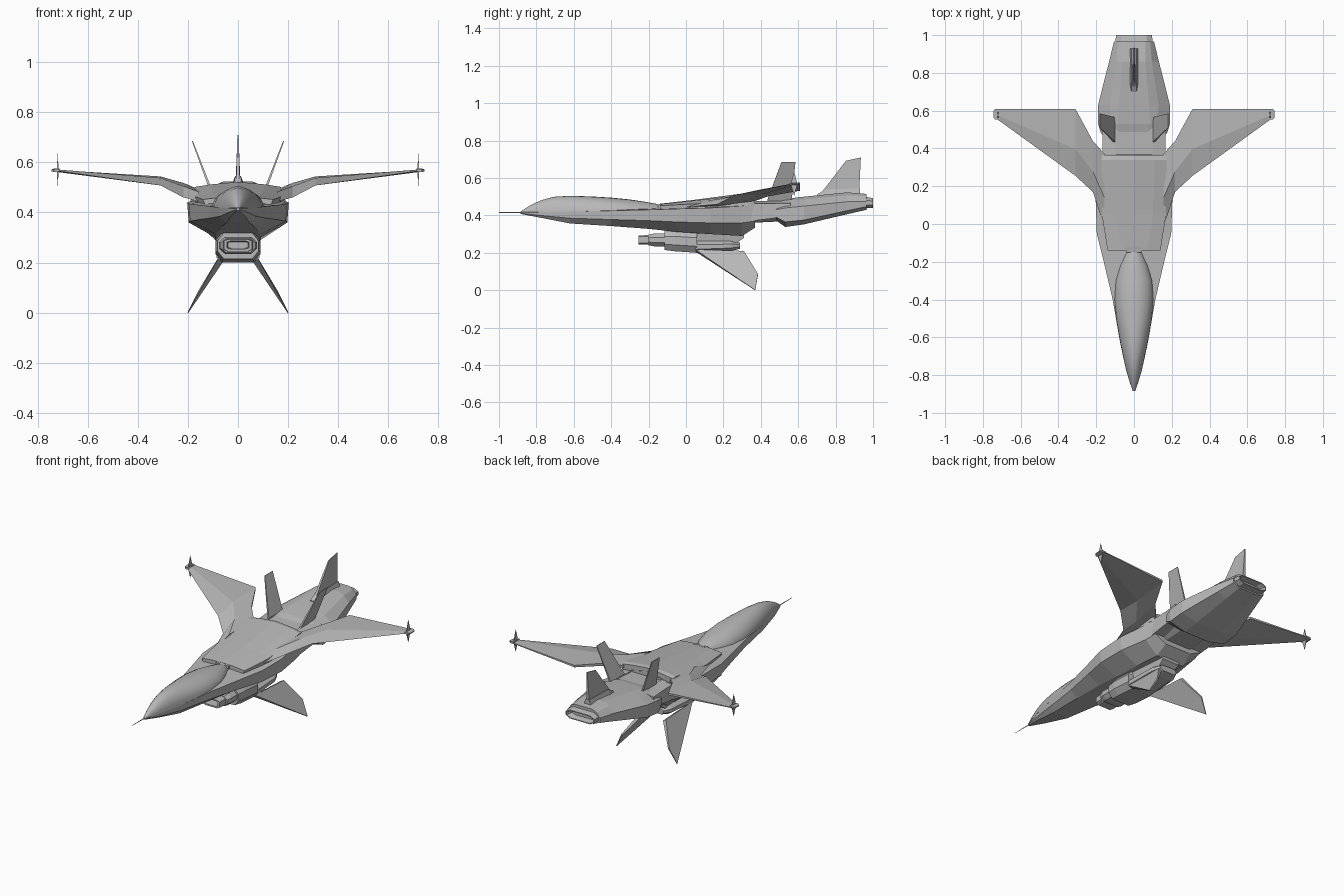
import bpy, bmesh, math
from mathutils import Vector

grey = bpy.data.materials.new("mid_grey")
grey.diffuse_color = (.48, .48, .48, 1)


def finish(name, bm, mirror=False, smooth=False):
    bmesh.ops.recalc_face_normals(bm, faces=bm.faces)
    me = bpy.data.meshes.new(name)
    bm.to_mesh(me)
    bm.free()
    me.materials.append(grey)
    ob = bpy.data.objects.new(name, me)
    bpy.context.collection.objects.link(ob)
    if mirror:
        ob.modifiers.new("mirror", 'MIRROR').use_clip = False
    if smooth:
        bpy.context.view_layer.objects.active = ob
        ob.select_set(True)
        bpy.ops.object.shade_smooth_by_angle(angle=math.radians(40))
        ob.select_set(False)
    return ob


def loft(name, rings, **kw):
    """Skin a list of equal-length 3D rings and cap both ends."""
    bm = bmesh.new()
    vs = [[bm.verts.new(p) for p in r] for r in rings]
    n = len(vs[0])
    for a, b in zip(vs, vs[1:]):
        for i in range(n):
            j = (i + 1) % n
            bm.faces.new((a[i], a[j], b[j], b[i]))
    bm.faces.new(vs[0])
    bm.faces.new(vs[-1])
    return finish(name, bm, **kw)


def hull(name, stations, **kw):
    """Loft along y; each station is y plus half profile (x, z) from top to bottom."""
    rings = []
    for y, half in stations:
        other = [(-x, z) for x, z in reversed(half) if x > 0]
        rings.append([(x, y, z) for x, z in half + other])
    return loft(name, rings, **kw)


def fin(name, pts, thick, mirror=False):
    """Flat blade through 3D points, with its own half thickness at each corner."""
    p = [Vector(q) for q in pts]
    n = (p[1] - p[0]).cross(p[2] - p[0]).normalized()
    return loft(name, [[q - n * t for q, t in zip(p, thick)],
                       [q + n * t for q, t in zip(p, thick)]], mirror=mirror)


def oct_half(w, z0, z1, c=0.3):
    d = (z1 - z0) * c
    return [(w * .7, z1), (w, z1 - d), (w, z0 + d), (w * .7, z0)]


# forward fuselage: y, edge half width, top, edge z, side z, bottom half width, bottom z
body = [(-.885, .006, .42, .415, .412, .003, .408),
        (-.78, .04, .43, .417, .40, .026, .388),
        (-.62, .075, .435, .42, .385, .048, .357),
        (-.40, .113, .435, .425, .378, .066, .343),
        (-.20, .16, .437, .43, .372, .08, .328),
        (-.05, .197, .445, .435, .365, .088, .312),
        (.13, .203, .465, .44, .36, .09, .300),
        (.30, .175, .485, .45, .36, .09, .290),
        (.37, .165, .50, .465, .37, .085, .335)]
hull("forward_fuselage", [(y, [(0, t), (w, ze), (w * .97, zs), (bw, zb)])
                          for y, w, t, ze, zs, bw, zb in body])

# smooth nose and canopy bubble: y, half width, top z
bubble = [(-.885, .006, .42), (-.84, .022, .45), (-.78, .04, .479), (-.71, .056, .499),
          (-.62, .075, .505), (-.5, .095, .501), (-.4, .104, .495), (-.3, .098, .485),
          (-.22, .075, .473), (-.16, .048, .462), (-.135, .035, .455)]
hull("nose_and_canopy", [(y, [(w * math.sin(a * math.pi / 12), .417 + (t - .417) * math.cos(a * math.pi / 12))
                              for a in range(7)]) for y, w, t in bubble], smooth=True)
hull("canopy_hinge", [(-.15, [(.042, .458), (.042, .43)]), (-.125, [(.042, .464), (.042, .43)])])

# nose probe
hull("nose_probe", [(-1, [(0, .417), (.0003, .4155), (0, .414)]),
                    (-.87, [(0, .419), (.0008, .4155), (0, .412)])])

# raised back plate between the wings
hull("back_plate", [(-.14, [(0, .462), (.07, .460), (.14, .452), (.13, .425)]),
                    (.05, [(0, .484), (.1, .480), (.17, .462), (.17, .43)]),
                    (.34, [(0, .522), (.11, .512), (.172, .502), (.172, .455)]),
                    (.365, [(0, .518), (.11, .507), (.167, .497), (.165, .455)])])

# cranked wings: x, leading y/z, trailing y/z, half thickness
wing = [(.155, -.02, .443, .37, .485, .018),
        (.218, .17, .460, .44, .510, .020),
        (.31, .255, .508, .61, .538, .015),
        (.725, .555, .566, .61, .568, .005)]
rings = []
for x, ly, lz, ty, tz, t in wing:
    my, mz = ly + (ty - ly) * .4, lz + (tz - lz) * .5
    rings.append([(x, ly, lz), (x, my, mz + t), (x, ty, tz + t * .4),
                  (x, ty, tz - t * .4), (x, my, mz - t)])
loft("wing", rings, mirror=True)

# wing tip cap and vertical vane
loft("wing_tip", [[(x, .565 - g, .567 - h), (x, .565 - g, .567 + h),
                   (x, .60 + g * .7, .569 + h), (x, .60 + g * .7, .569 - h)]
                  for x, g, h in ((.712, .012, .006), (.735, .012, .006), (.745, 0, .003))], mirror=True)
fin("wing_tip_vane", [(.72, .578, .635), (.72, .596, .568), (.72, .578, .505), (.72, .56, .568)],
    [.001, .003, .001, .003], mirror=True)

# waist joining front and rear sections, with shoulder arms
hull("waist", [(.34, [(.11, .47), (.13, .44), (.13, .39), (.08, .36)]),
               (.55, [(.10, .48), (.13, .45), (.13, .40), (.08, .37)])])
loft("shoulder_arm", [[(.10, y, zt), (w, y, zt - .015), (w, y, zb), (.10, y, zb)]
                      for y, w, zt, zb in ((.35, .165, .478, .37), (.47, .168, .478, .385),
                                           (.56, .178, .48, .385))], mirror=True)

# rear fuselage
hull("rear_fuselage", [(.48, [(.07, .475), (.11, .47), (.175, .43), (.175, .392), (.08, .375)]),
                       (.53, [(.085, .488), (.12, .48), (.19, .44), (.19, .365), (.085, .338)]),
                       (.63, [(.08, .50), (.13, .485), (.19, .45), (.19, .375), (.085, .352)]),
                       (.86, [(.06, .523), (.095, .508), (.132, .473), (.132, .425), (.07, .406)]),
                       (.965, [(.06, .515), (.085, .503), (.106, .475), (.106, .447), (.065, .43)])])

# hollow tail nozzle
hull("tail_nozzle", [(y, oct_half(w, a, b)) for y, w, a, b in
                     ((.93, .102, .435, .505), (1.0, .095, .441, .492),
                      (1.0, .088, .446, .487), (.965, .075, .453, .48))])

# centre tail fin on a wedge base
hull("tail_fin_base", [(.70, [(.012, .512), (.02, .49)]), (.75, [(.014, .54), (.026, .50)]),
                       (.93, [(.012, .545), (.028, .50)])])
fin("tail_fin", [(0, .715, .51), (0, .855, .692), (0, .935, .71), (0, .925, .51)],
    [.008, .003, .002, .010])

# canted twin fins
fin("canted_fin", [(.105, .435, .48), (.182, .51, .685), (.182, .585, .685), (.105, .565, .48)],
    [.005, .002, .002, .005], mirror=True)

# belly pod: gun shroud, body, rear block and mount
hull("pod_muzzle", [(y, oct_half(w, a, b, .15)) for y, w, a, b in
                    ((-.18, .06, .245, .295), (-.255, .056, .245, .293),
                     (-.255, .044, .254, .286), (-.20, .04, .257, .283))])
hull("pod_shroud", [(-.20, oct_half(.068, .24, .297)), (-.17, oct_half(.075, .235, .303)),
                    (-.10, oct_half(.075, .235, .303))])
hull("pod_body", [(-.115, oct_half(.082, .215, .318)), (-.06, oct_half(.09, .208, .322)),
                  (.06, oct_half(.09, .20, .315))])
hull("pod_rear", [(.05, oct_half(.085, .20, .262)), (.24, oct_half(.075, .21, .262)),
                  (.29, oct_half(.055, .222, .255))])
hull("pod_mount", [(.02, [(.06, .31), (.05, .25)]), (.26, [(.06, .31), (.05, .245)]),
                   (.31, [(.06, .31), (.055, .28)])])

# splayed belly fins
fin("belly_fin", [(.068, .05, .212), (.20, .37, .0), (.155, .385, .085), (.075, .31, .205)],
    [.012, .002, .004, .011], mirror=True)
